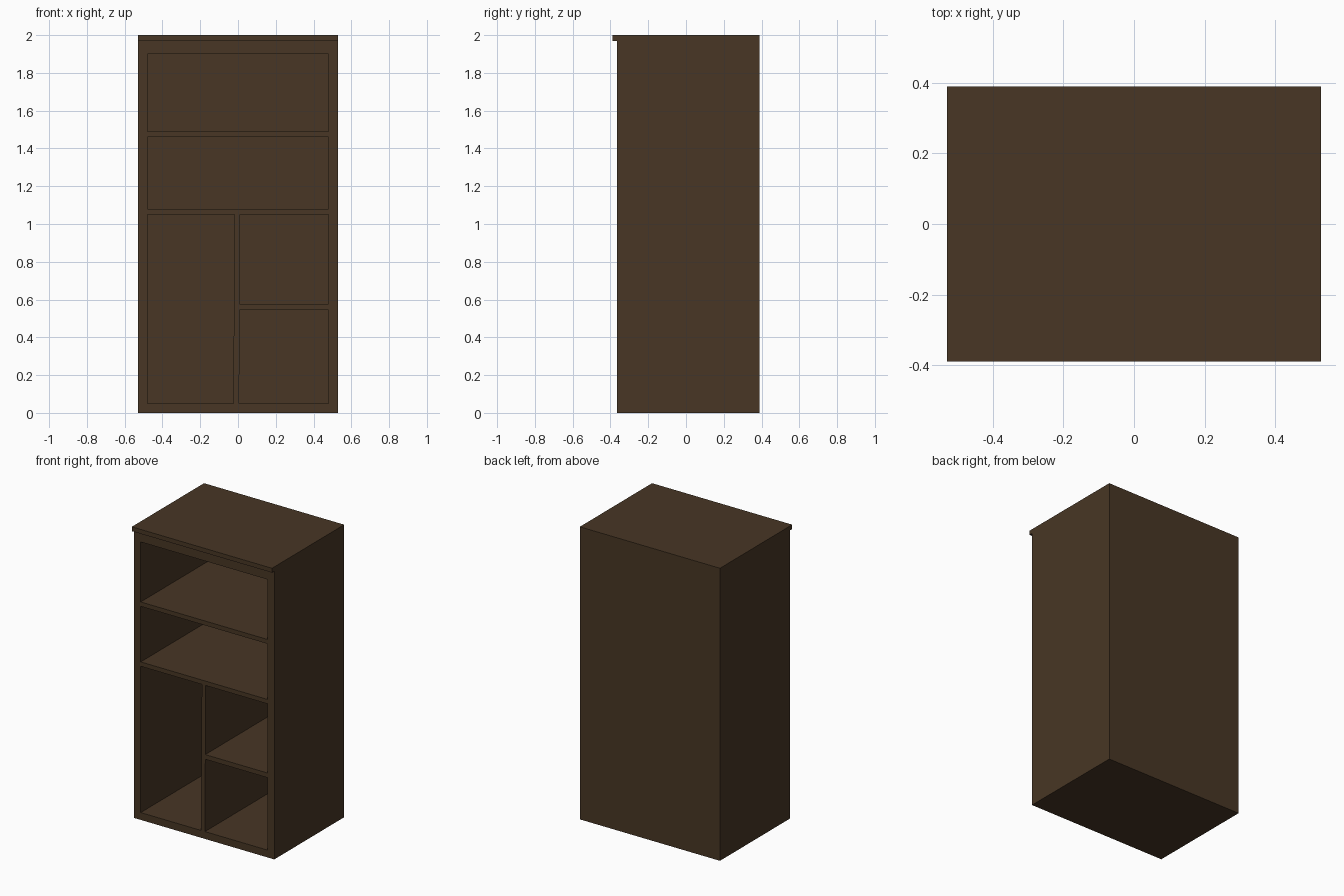
import bpy, bmesh

if "Cube" in bpy.data.objects:
    bpy.data.objects.remove(bpy.data.objects["Cube"])

wood = bpy.data.materials.new("dark_brown_wood")
wood.diffuse_color = (0.065, 0.037, 0.018, 1)
wood.use_nodes = True
wood.node_tree.nodes["Principled BSDF"].inputs["Base Color"].default_value = wood.diffuse_color

W = 0.53                       # half width
FRONT, BACK = -0.365, 0.39     # body depth
IN_W, IN_BACK = 0.48, 0.36     # inside half width and back panel face


def prism(name, profile, axis, a, b):
    """Extrude a 2D profile along axis 0 (profile in y,z) or 1 (profile in x,z)."""
    bm = bmesh.new()
    place = lambda p: (a, p[0], p[1]) if axis == 0 else (p[0], a, p[1])
    face = bm.faces.new([bm.verts.new(place(p)) for p in profile])
    ext = bmesh.ops.extrude_face_region(bm, geom=[face])["geom"]
    step = (b - a, 0, 0) if axis == 0 else (0, b - a, 0)
    bmesh.ops.translate(bm, vec=step, verts=[g for g in ext if isinstance(g, bmesh.types.BMVert)])
    bmesh.ops.recalc_face_normals(bm, faces=bm.faces)
    me = bpy.data.meshes.new(name)
    bm.to_mesh(me)
    bm.free()
    me.materials.append(wood)
    ob = bpy.data.objects.new(name, me)
    bpy.context.collection.objects.link(ob)
    return ob


def board(name, x0, x1, z0, z1, y0=FRONT):
    return prism(name, [(x0, z0), (x1, z0), (x1, z1), (x0, z1)], 1, y0, IN_BACK)


# Carcass with overhanging top lip, hollowed from the front
carcass = prism("carcass", [(FRONT, 0), (BACK, 0), (BACK, 2), (-0.39, 2),
                            (-0.39, 1.97), (FRONT, 1.97)], 0, -W, W)
cutter = board("cavity_cutter", -IN_W, IN_W, 0.05, 1.90, FRONT - 0.1)
cutter.hide_render = True
cut = carcass.modifiers.new("cavity", 'BOOLEAN')
cut.object, cut.operation, cut.solver = cutter, 'DIFFERENCE', 'EXACT'
bpy.context.view_layer.objects.active = carcass
bpy.ops.object.modifier_apply(modifier=cut.name)
bpy.data.objects.remove(cutter)

# Full-width shelves
for name, z in (("upper_shelf", 1.46), ("middle_shelf", 1.05)):
    board(name, -IN_W, IN_W, z, z + 0.03)

# Slightly leaning divider and the short shelf on its right
prism("divider", [(-0.025, 0.05), (0.006, 0.05), (0.01, 1.05), (-0.018, 1.05)], 1, FRONT, IN_BACK)
board("short_shelf", 0.008, IN_W, 0.545, 0.577)
